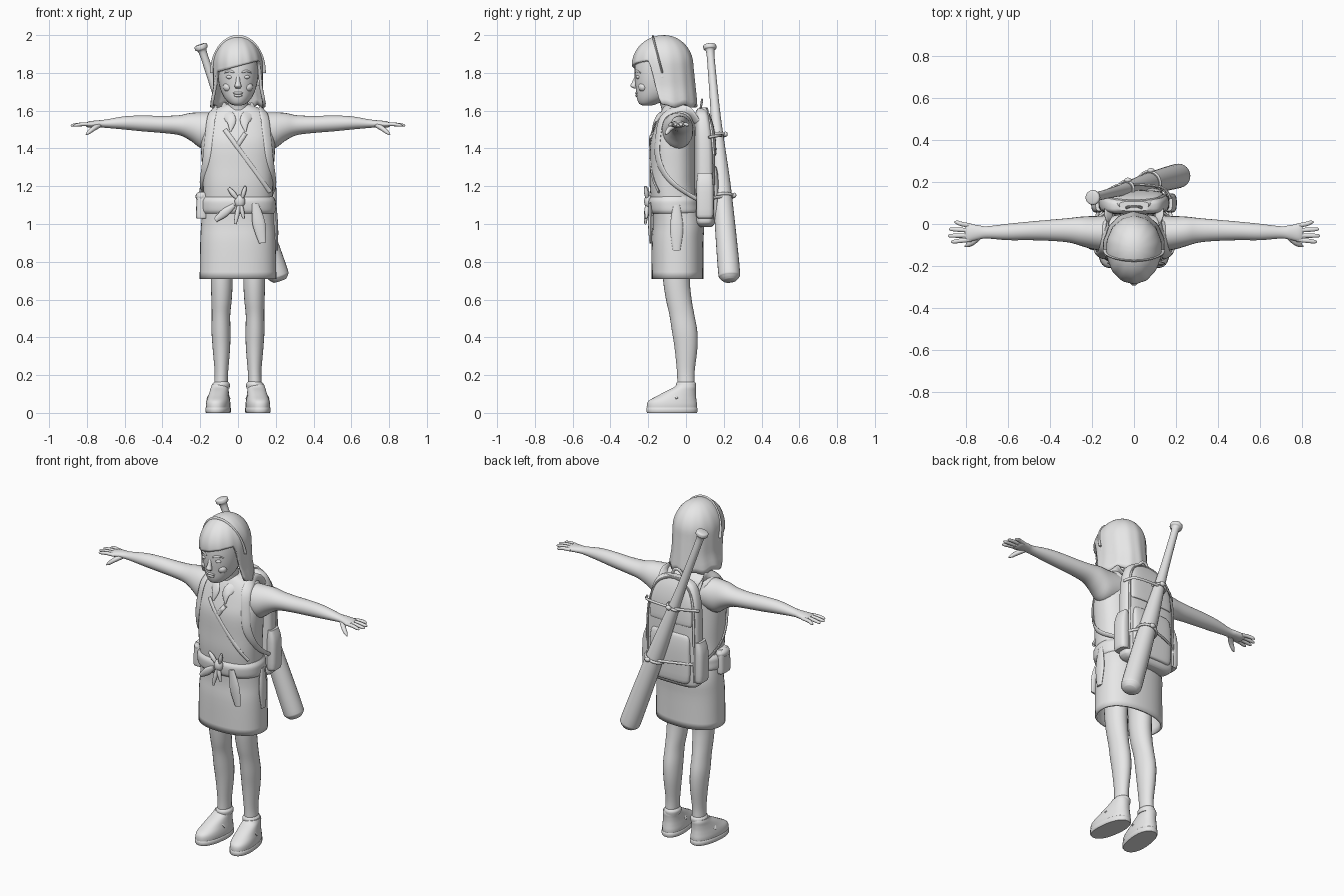
import bpy, bmesh, math
from mathutils import Vector

mat = bpy.data.materials.new("plain_grey")
mat.diffuse_color = (0.8, 0.8, 0.8, 1)
AXES = {'Z': (Vector((1, 0, 0)), Vector((0, 1, 0))), 'X': (Vector((0, 1, 0)), Vector((0, 0, 1)))}


def finish(bm, name, angle=45):
    bmesh.ops.recalc_face_normals(bm, faces=bm.faces)
    me = bpy.data.meshes.new(name)
    bm.to_mesh(me)
    bm.free()
    me.materials.append(mat)
    ob = bpy.data.objects.new(name, me)
    bpy.context.collection.objects.link(ob)
    bpy.ops.object.select_all(action='DESELECT')
    ob.select_set(True)
    bpy.context.view_layer.objects.active = ob
    bpy.ops.object.shade_smooth_by_angle(angle=math.radians(angle))
    return ob


def smooth_path(pts, steps):
    """Catmull-Rom interpolation of stations."""
    out = []
    for i in range(len(pts) - 1):
        p = [pts[max(0, min(len(pts) - 1, i + k))] for k in (-1, 0, 1, 2)]
        for s in range(steps):
            t = s / steps
            out.append([0.5 * (2 * b + (c - a) * t + (2 * a - 5 * b + 4 * c - d) * t * t
                               + (3 * b - a - 3 * c + d) * t ** 3) for a, b, c, d in zip(*p)])
    return out + [list(pts[-1])]


def loft(name, pts, axis=None, hint=(0, 1, 0), n=24, power=2.0, steps=4, cap=True, closed=False):
    """Skin superellipse rings (x, y, z, half_u, half_v); the rings follow the path if no axis is given."""
    st = smooth_path(pts, steps) if steps > 1 else [list(p) for p in pts]
    bm, rings = bmesh.new(), []
    for i, p in enumerate(st):
        if axis:
            u, v = AXES[axis]
        else:
            a, b = (st[i - 1], st[(i + 1) % len(st)]) if closed else (st[max(0, i - 1)], st[min(len(st) - 1, i + 1)])
            t = (Vector(b[:3]) - Vector(a[:3])).normalized()
            u = t.cross(Vector(hint)).normalized()
            v = u.cross(t)
        ring = []
        for k in range(n):
            c, s = math.cos(math.tau * k / n), math.sin(math.tau * k / n)
            e = 2 / power
            ring.append(bm.verts.new(Vector(p[:3]) + u * max(p[3], .001) * math.copysign(abs(c) ** e, c)
                                     + v * max(p[4], .001) * math.copysign(abs(s) ** e, s)))
        rings.append(ring)
    pairs = list(zip(rings, rings[1:])) + ([(rings[-1], rings[0])] if closed else [])
    for a, b in pairs:
        for k in range(n):
            bm.faces.new((a[k], a[(k + 1) % n], b[(k + 1) % n], b[k]))
    if cap and not closed:
        bm.faces.new(rings[0])
        bm.faces.new(rings[-1])
    return finish(bm, name)


def blob(name, loc, size, seg=16):
    bm = bmesh.new()
    bmesh.ops.create_uvsphere(bm, u_segments=seg, v_segments=seg // 2 + 2, radius=1)
    for v in bm.verts:
        v.co = Vector([v.co[i] * size[i] + loc[i] for i in range(3)])
    return finish(bm, name)


def front(x):
    """Y of the chest surface at a given x."""
    return -.068 - .122 * max(0, 1 - abs(x / .2) ** 2.4) ** (1 / 2.4)


# Torso, skirt and sash
loft("torso", [(0, -.05, 1.02, .185, .12), (0, -.06, 1.1, .182, .122), (0, -.07, 1.2, .185, .122),
               (0, -.07, 1.3, .19, .122), (0, -.07, 1.42, .197, .12), (0, -.06, 1.5, .192, .11),
               (0, -.05, 1.57, .17, .095), (0, -.055, 1.61, .12, .07), (0, -.06, 1.635, .055, .05)],
     'Z', n=40, power=2.4)
skirt = loft("skirt", [(0, -.045, .71, .203, .137), (0, -.045, .9, .2, .137), (0, -.04, 1.0, .195, .135),
                       (0, -.055, 1.1, .186, .124)], 'Z', n=40, power=2.3, cap=False)
mod = skirt.modifiers.new("cloth", 'SOLIDIFY')
mod.thickness = .012
loft("sash", [(0, -.055, 1.055, .19, .128), (0, -.056, 1.07, .199, .138), (0, -.06, 1.1, .2, .139),
              (0, -.06, 1.125, .198, .138), (0, -.06, 1.145, .186, .126)], 'Z', n=40, power=2.3)
blob("sash_knot", (.01, -.2, 1.12), (.028, .022, .035))
for i, (a, b, w) in enumerate([((.01, -.205, 1.12), (-.015, -.215, 1.0), .013), ((.01, -.205, 1.12), (.03, -.21, 1.03), .012),
                               ((.0, -.205, 1.13), (-.05, -.205, 1.19), .014), ((.02, -.205, 1.13), (.04, -.215, 1.2), .012),
                               ((.09, -.19, 1.11), (.13, -.188, .9), .034), ((.197, -.05, 1.1), (.205, -.05, .86), .035),
                               ((-.02, -.2, 1.1), (-.12, -.185, 1.02), .022)]):
    m = [(p + q) / 2 for p, q in zip(a, b)]
    loft(f"sash_tail_{i}", [(*a, w * .5, .007), (*m, w, .012), (*b, w * .55, .006)],
         hint=(1, 0, 0) if i == 5 else (0, 1, 0), n=12)
loft("belt_pouch", [(-.19, -.075, 1.03, .024, .04), (-.192, -.075, 1.04, .03, .046), (-.19, -.075, 1.14, .028, .046),
                    (-.188, -.075, 1.17, .018, .038)], 'Z', n=20, power=4)
blob("pouch_flap", (-.195, -.075, 1.145), (.03, .05, .028))

# Crossed vest edges and collar
for i, (x0, z0, x1, z1) in enumerate([(-.07, 1.5, .17, 1.17), (.04, 1.48, .0, 1.42)]):
    path = []
    for k in range(7):
        x, z = x0 + (x1 - x0) * k / 6, z0 + (z1 - z0) * k / 6
        path.append((x, front(x) + (.012 if z > 1.46 else 0), z, .012, .006))
    loft(f"vest_edge_{i}", path, n=8, steps=2)
for s in (-1, 1):
    loft("collar", [(s * .06, -.02, 1.625, .012, .008), (s * .068, -.07, 1.625, .02, .01),
                    (s * .055, -.13, 1.58, .03, .009), (s * .035, -.162, 1.545, .025, .008),
                    (s * .04, -.178, 1.49, .004, .004)], n=12)

# Limbs
for s in (-1, 1):
    loft("arm", [(s * x, y, z, a, b) for x, y, z, a, b in [
        (.12, -.045, 1.50, .085, .09), (.19, -.042, 1.495, .08, .096), (.25, -.035, 1.514, .07, .074),
        (.31, -.03, 1.523, .058, .053), (.4, -.03, 1.527, .05, .045), (.5, -.033, 1.532, .044, .042),
        (.6, -.038, 1.535, .039, .035), (.7, -.04, 1.531, .029, .022), (.74, -.04, 1.53, .034, .019),
        (.785, -.042, 1.527, .042, .017), (.805, -.042, 1.526, .038, .010)]], 'X')
    for i, (y0, y1, x1) in enumerate([(-.008, .008, .855), (-.031, -.025, .88), (-.054, -.056, .885), (-.074, -.084, .87)]):
        loft(f"finger_{i}", [(s * .775, y0, 1.527, .009, .011), (s * .82, (y0 + y1) / 2, 1.528, .010, .011),
                             (s * (x1 - .012), y1, 1.523, .008, .009), (s * x1, y1, 1.52, .003, .003)], n=10)
    loft("thumb", [(s * .735, -.055, 1.523, .014, .016), (s * .765, -.085, 1.505, .013, .014),
                   (s * .79, -.1, 1.485, .010, .011), (s * .805, -.107, 1.473, .003, .003)], n=10)
    loft("leg", [(s * x, y, z, a, b) for x, y, z, a, b in [
        (.087, -.05, .85, .06, .08), (.086, -.05, .7, .058, .071), (.087, -.038, .6, .054, .068),
        (.09, -.022, .52, .049, .066), (.09, -.007, .43, .05, .067), (.088, 0, .34, .046, .06),
        (.088, -.001, .22, .036, .047), (.09, .0, .15, .036, .046), (.09, 0, .08, .035, .045)]], 'Z')
    loft("sock_cuff", [(s * .089, 0, .13, .044, .052), (s * .089, 0, .152, .046, .054),
                       (s * .089, 0, .165, .036, .046)], 'Z')
    # Shoes turn slightly outwards about the heel
    upper = loft("shoe", [(0, -.075, .005, .06, .132), (0, -.075, .04, .063, .134), (0, -.071, .065, .06, .127),
                          (0, -.05, .09, .054, .103), (0, -.027, .115, .049, .08), (0, -.006, .135, .046, .06),
                          (0, 0, .15, .042, .05)], 'Z', n=28, power=2.3)
    sole = loft("sole", [(0, -.075, z, .065 - d, .136 - d) for z, d in ((0, .004), (.006, 0), (.026, 0), (.03, .004))],
                'Z', n=28, power=2.3, steps=1)
    lace = loft("shoe_strap", [(-.052, -.05, .075, .016, .006), (-.03, -.065, .104, .016, .006),
                               (.03, -.065, .104, .016, .006), (.052, -.05, .075, .016, .006)], n=10, hint=(0, 0, 1))
    for ob in (upper, sole, lace):
        ob.location.x = s * .096
        ob.rotation_euler.z = s * .12

# Head and face
loft("neck", [(0, -.07, 1.56, .062, .058), (0, -.08, 1.62, .054, .052), (0, -.105, 1.7, .056, .058)], 'Z')
loft("head", [(0, -.205, 1.628, .02, .025), (0, -.2, 1.637, .042, .048), (0, -.175, 1.665, .07, .085),
              (0, -.155, 1.71, .092, .11), (0, -.147, 1.77, .105, .124), (0, -.143, 1.84, .108, .128),
              (0, -.135, 1.91, .1, .122), (0, -.125, 1.96, .07, .09), (0, -.12, 1.985, .02, .025)], 'Z', n=32)
loft("nose", [(0, -.262, 1.785, .009, .008), (0, -.272, 1.75, .012, .014), (0, -.278, 1.73, .018, .016),
              (0, -.268, 1.718, .012, .008)], 'Z', n=12)
for z, w in ((1.693, .028), (1.68, .023)):
    blob("lip", (0, -.258, z), (w, .011, .0075))
blob("chin", (0, -.225, 1.65), (.03, .023, .018))
for s in (-1, 1):
    blob("eye", (s * .043, -.252, 1.778), (.02, .014, .011))
    blob("cheek", (s * .05, -.226, 1.725), (.03, .027, .026))
    loft("eyebrow", [(s * .02, -.269, 1.802, .004, .004), (s * .045, -.262, 1.81, .006, .005),
                     (s * .072, -.24, 1.8, .003, .003)], n=8)
    loft("ear", [(s * .105, -.135, 1.73, .008, .01), (s * .113, -.13, 1.75, .012, .018),
                 (s * .118, -.125, 1.785, .014, .025), (s * .11, -.125, 1.805, .006, .012)], 'Z', n=12)

# Hair: crown-to-hem strands, short over the face, long at the sides and back
bm, cols, N, M = bmesh.new(), [], 72, 22
for i in range(N):
    th = math.tau * i / N
    a = math.degrees(min(th, math.tau - th))
    f = max(0, min(1, (a - 92) / 30))
    f = f * f * (3 - 2 * f)
    low = 1.625 + .008 * math.sin(th * 9)
    hem = low + (1.835 + .035 * math.sin(th) - low) * f
    col = []
    for j in range(1, M + 1):
        t = j / M
        z = 2.0 - (2.0 - hem) * t ** 1.7
        k = math.sqrt(max(.0, 1 - (max(0, z - 1.84) / .16) ** 2))
        low_part = max(0, min(1, (1.84 - z) / .2))
        wave = 1 + .012 * math.sin(th * 14 + 2 * t) * t
        depth = .155 + .02 * low_part if math.cos(th) > 0 else .168 - .01 * low_part
        flare = 1 + .12 * max(0, low_part - .6) / .4
        col.append(bm.verts.new((.132 * k * flare * wave * math.sin(th), -.117 + depth * k * wave * math.cos(th), z)))
    cols.append(col)
top = bm.verts.new((0, -.117, 2.0))
for i in range(N):
    a, b = cols[i], cols[(i + 1) % N]
    bm.faces.new((top, a[0], b[0]))
    for j in range(M - 1):
        bm.faces.new((a[j], a[j + 1], b[j + 1], b[j]))
hair = finish(bm, "hair", 60)
mod = hair.modifiers.new("thickness", 'SOLIDIFY')
mod.thickness = .016
loft("headband", [(.137 * math.cos(t), -.125 - .05 * math.sin(t), 1.8 + .19 * math.sin(t), .011, .005)
                  for t in [math.pi * k / 12 for k in range(13)]], hint=(0, 1, 0), n=8, steps=2)

# Backpack
loft("backpack", [(0, .1, .985, .13, .035), (0, .1, 1.0, .16, .05), (0, .1, 1.04, .17, .056), (0, .1, 1.25, .17, .055),
                  (0, .098, 1.42, .165, .053), (0, .092, 1.52, .15, .046), (0, .085, 1.585, .12, .036),
                  (0, .08, 1.612, .07, .018)], 'Z', n=36, power=3.5)
loft("front_pocket", [(0, .145, 1.015, .1, .015), (0, .147, 1.04, .13, .026), (0, .147, 1.2, .132, .028),
                      (0, .145, 1.29, .125, .02), (0, .14, 1.31, .1, .01)], 'Z', n=28, power=3.5)
loft("top_flap", [(0, .14, 1.36, .13, .012), (0, .141, 1.375, .14, .02), (0, .132, 1.48, .135, .022),
                  (0, .115, 1.56, .11, .02), (0, .09, 1.618, .07, .018)], 'Z', n=28, power=3)
loft("pack_seam", [(x, y, z, .006, .006) for x, y, z in [(-.155, .14, 1.03), (-.155, .148, 1.3), (-.145, .138, 1.46),
     (-.1, .12, 1.57), (0, .11, 1.612), (.1, .12, 1.57), (.145, .138, 1.46), (.155, .148, 1.3), (.155, .14, 1.03)]], n=8)
loft("carry_handle", [(.035 * math.cos(t), .075 + .01 * math.sin(t), 1.6 + .055 * math.sin(t), .009, .006)
                      for t in [math.pi * k / 6 for k in range(7)]], hint=(0, 1, 0), n=10)
for s in (-1, 1):
    loft("side_pocket", [(s * .168, .1, 1.03, .02, .035), (s * .172, .1, 1.05, .03, .045), (s * .172, .1, 1.2, .03, .045),
                         (s * .165, .1, 1.27, .018, .038)], 'Z', n=20, power=3)
    loft("shoulder_strap", [(s * .12, .06, 1.54, .026, .007), (s * .125, .015, 1.595, .026, .007),
                            (s * .13, -.06, 1.605, .026, .007), (s * .142, -.125, 1.56, .026, .007),
                            (s * .155, -.148, 1.46, .025, .007), (s * .166, -.15, 1.36, .024, .007),
                            (s * .184, -.115, 1.27, .018, .006), (s * .193, -.05, 1.2, .014, .006),
                            (s * .17, .06, 1.13, .012, .006)], hint=(s * .6, -1, .35), n=12)

# Bat slung diagonally across the pack
A, B = Vector((-.2, .125, 1.95)), Vector((.222, .232, .70))


def bat_pt(t):
    return tuple(A + (B - A) * t)


loft("bat", [(*bat_pt(t), r, r) for t, r in [(0, .025), (.004, .034), (.018, .034), (.03, .022), (.1, .021), (.3, .026),
             (.45, .037), (.6, .048), (.8, .055), (.96, .058), (.985, .053), (1, .035)]], n=24)
for t, r in ((.385, .037), (.645, .055)):
    c, d = Vector(bat_pt(t)), (B - A).normalized()
    u = d.cross(Vector((0, 1, 0))).normalized()
    v = u.cross(d)
    loft("bat_loop", [(*(c + u * r * math.cos(q) + v * r * math.sin(q)), .008, .008)
                      for q in [math.tau * k / 20 for k in range(20)]], hint=tuple(d), n=8, steps=1, closed=True)
    blob("loop_buckle", tuple(c + v * (r + .006) + u * .01), (.018, .012, .014), 10)
    loft("lashing_strap", [(-.172, .12, c.z - .01, .008, .006), (-.1, .175, c.z, .008, .006), (c.x, c.y + r * .6, c.z, .008, .006),
                           (.13, .175, c.z, .008, .006), (.175, .12, c.z - .01, .008, .006)], n=8)
